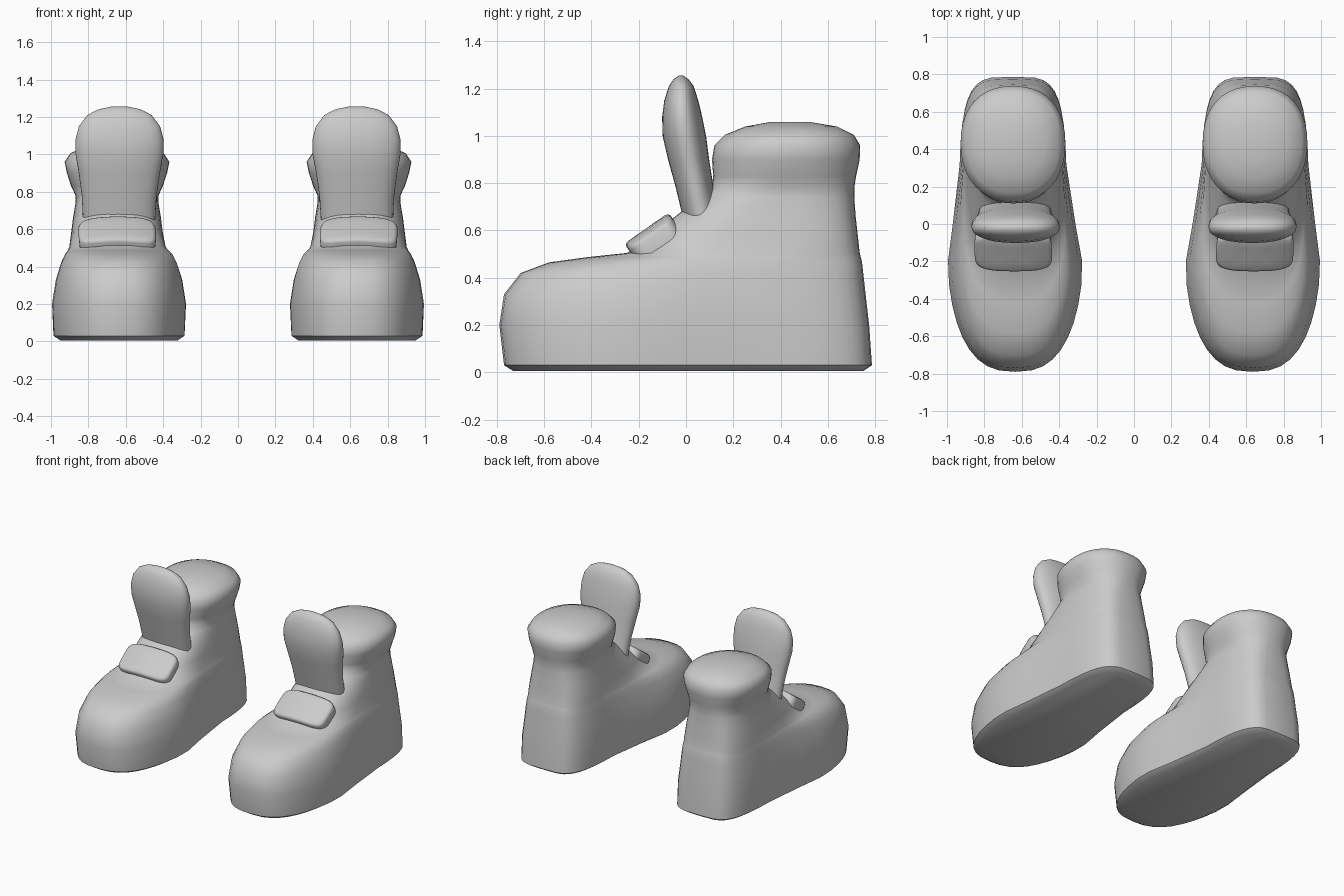
import bpy, bmesh, math
from mathutils import Matrix

cube = bpy.data.objects.get("Cube")
if cube:
    bpy.data.objects.remove(cube, do_unlink=True)

GREY = (0.6, 0.6, 0.6, 1.0)
mat = bpy.data.materials.new("plain grey")
mat.use_nodes = True
mat.diffuse_color = GREY
mat.node_tree.nodes["Principled BSDF"].inputs["Base Color"].default_value = GREY


def power(v, n):
    return math.copysign(abs(v) ** (2 / n), v)


def outline(z, front, back, w_front, w_back, n_front, n_back, count=40):
    """Rounded closed outline whose width blends from the ball to the heel."""
    mid, half = (front + back) / 2, (back - front) / 2
    points = []
    for i in range(count):
        a = 2 * math.pi * i / count
        n = n_back if math.sin(a) > 0 else n_front
        y = mid + half * power(math.sin(a), n)
        t = min(max((y + 0.3) / 0.6, 0), 1)
        t = t * t * (3 - 2 * t)
        width = w_front + (w_back - w_front) * t
        points.append((width * power(math.cos(a), n) + 0.012 * t, y, z))
    return points


def loft(name, rings, side, center, matrix=Matrix(), bow=0.0, sharp=50):
    """Skin a stack of outlines, cap both ends and place it on one side."""
    bm = bmesh.new()
    loops = [[bm.verts.new((x, y, z - bow * x * x)) for x, y, z in r] for r in rings]
    for low, high in zip(loops, loops[1:]):
        for i in range(len(low)):
            j = (i + 1) % len(low)
            bm.faces.new((low[i], low[j], high[j], high[i]))
    bm.faces.new(loops[0][::-1])
    bm.faces.new(loops[-1])
    bm.transform(matrix)
    for v in bm.verts:
        v.co.x = side * (v.co.x + center)
    bmesh.ops.recalc_face_normals(bm, faces=bm.faces[:])
    mesh = bpy.data.meshes.new(name)
    bm.to_mesh(mesh)
    bm.free()
    mesh.materials.append(mat)
    mesh.shade_smooth()
    mesh.set_sharp_from_angle(angle=math.radians(sharp))
    obj = bpy.data.objects.new(name, mesh)
    bpy.context.collection.objects.link(obj)


# Boot body: height, front, back, ball half width, heel half width, roundness
BODY = [
    (0.005, -0.73, 0.75, 0.325, 0.25, 2.6, 4.2),
    (0.03, -0.77, 0.787, 0.362, 0.285, 2.6, 4.2),
    (0.2, -0.79, 0.775, 0.368, 0.287, 2.6, 4.2),
    (0.33, -0.77, 0.76, 0.347, 0.28, 2.6, 4),
    (0.42, -0.70, 0.75, 0.32, 0.27, 2.6, 4),
    (0.465, -0.58, 0.745, 0.30, 0.265, 2.6, 3.8),
    (0.487, -0.42, 0.74, 0.285, 0.26, 2.6, 3.6),
    (0.505, -0.25, 0.735, 0.275, 0.255, 2.8, 3.5),
    (0.58, -0.15, 0.727, 0.25, 0.245, 3, 3.3),
    (0.66, -0.045, 0.718, 0.23, 0.235, 2.8, 3),
    (0.74, 0.06, 0.712, 0.215, 0.222, 2.5, 2.7),
    (0.78, 0.11, 0.712, 0.212, 0.222, 2.3, 2.5),
    (0.83, 0.115, 0.72, 0.245, 0.245, 2.2, 2.3),
    (0.9, 0.11, 0.735, 0.268, 0.268, 2.2, 2.3),
    (0.96, 0.12, 0.737, 0.28, 0.28, 2.2, 2.3),
    (1.005, 0.165, 0.71, 0.25, 0.25, 2.2, 2.3),
    (1.04, 0.25, 0.64, 0.175, 0.175, 2.2, 2.2),
    (1.06, 0.36, 0.52, 0.07, 0.07, 2, 2),
]

# Tongue: height, middle, half thickness, half width
TONGUE = [
    (0.6, 0.08, 0.08, 0.19), (0.78, 0.037, 0.08, 0.2),
    (0.9, 0.011, 0.087, 0.217), (1.0, -0.007, 0.092, 0.235),
    (1.08, -0.016, 0.085, 0.235), (1.15, -0.02, 0.072, 0.217),
    (1.21, -0.02, 0.053, 0.172), (1.24, -0.021, 0.032, 0.115),
    (1.255, -0.021, 0.01, 0.045),
]

# Lace plate: height, half length, half width
PLATE = [
    (-0.07, 0.11, 0.2), (0.018, 0.115, 0.207), (0.03, 0.108, 0.2),
    (0.034, 0.095, 0.187), (0.034, 0.05, 0.1), (0.034, 0.01, 0.02),
]

slope = Matrix.Translation((0, -0.148, 0.582)) @ Matrix.Rotation(math.radians(35), 4, "X")

for side, label in ((1, "left"), (-1, "right")):
    loft(label + "_boot_body", [outline(*r) for r in BODY], side, 0.635)
    loft(label + "_tongue",
         [outline(z, y - d, y + d, w, w, 2.2, 2.2) for z, y, d, w in TONGUE],
         side, 0.628, sharp=70)
    loft(label + "_lace_plate",
         [outline(z, -d, d, w, w, 5, 5) for z, d, w in PLATE],
         side, 0.64, slope, bow=0.6)
